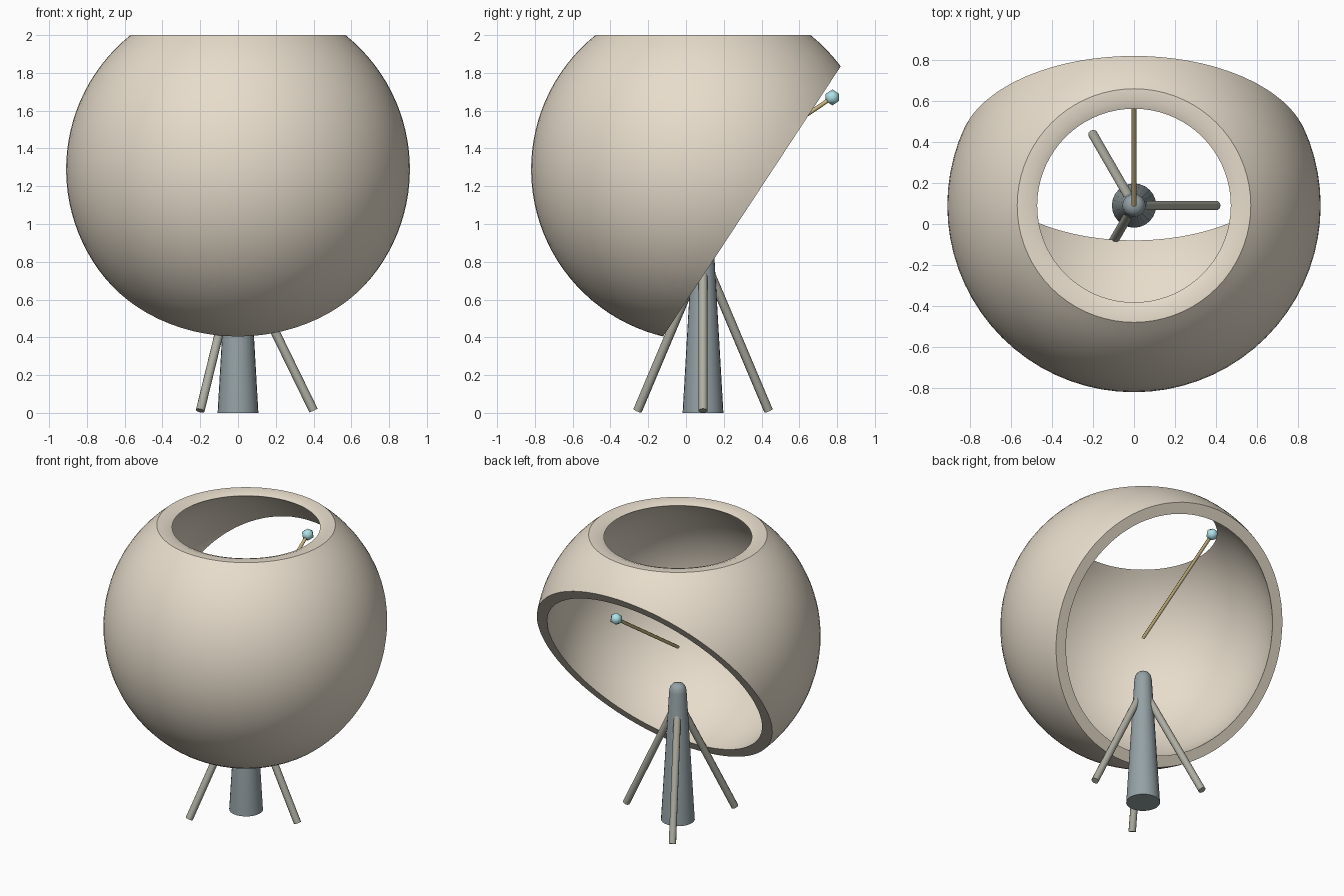
import bpy, bmesh, math
from mathutils import Vector

if "Cube" in bpy.data.objects:
    bpy.data.objects.remove(bpy.data.objects["Cube"])

AXIS_Y = 0.09                      # everything is arranged around this vertical axis
CENTRE = Vector((0, AXIS_Y, 1.29))  # centre of the spherical shade


def material(name, rgb):
    m = bpy.data.materials.new(name)
    m.diffuse_color = (*rgb, 1)
    m.use_nodes = True
    m.node_tree.nodes["Principled BSDF"].inputs["Base Color"].default_value = m.diffuse_color
    return m


def finish(bm, name, mat, angle=40):
    bmesh.ops.recalc_face_normals(bm, faces=bm.faces)
    me = bpy.data.meshes.new(name)
    bm.to_mesh(me)
    bm.free()
    me.materials.append(mat)
    ob = bpy.data.objects.new(name, me)
    bpy.context.collection.objects.link(ob)
    bpy.ops.object.select_all(action='DESELECT')
    ob.select_set(True)
    bpy.context.view_layer.objects.active = ob
    bpy.ops.object.shade_smooth_by_angle(angle=math.radians(angle))
    return ob


def lathe(profile, steps):
    """Revolve (radius, z) points around the common axis."""
    bm = bmesh.new()
    verts = [bm.verts.new((r, AXIS_Y, z)) for r, z in profile]
    edges = [bm.edges.new(p) for p in zip(verts, verts[1:])]
    bmesh.ops.spin(bm, geom=verts + edges, cent=(0, AXIS_Y, 0), axis=(0, 0, 1),
                   angle=math.tau, steps=steps, use_merge=True)
    bmesh.ops.remove_doubles(bm, verts=bm.verts, dist=0.0005)
    return bm


def rod(name, a, b, radius, mat, sides=10):
    a, b = Vector(a), Vector(b)
    bm = bmesh.new()
    bmesh.ops.create_cone(bm, cap_ends=True, segments=sides, radius1=radius,
                          radius2=radius, depth=(b - a).length)
    d = b - a
    bmesh.ops.rotate(bm, verts=bm.verts, cent=(0, 0, 0),
                     matrix=d.to_track_quat('Z', 'Y').to_matrix())
    bmesh.ops.translate(bm, verts=bm.verts, vec=(a + b) / 2)
    return finish(bm, name, mat, 50)


shell_mat = material("warm_beige", (0.80, 0.72, 0.60))
post_mat = material("dark_slate", (0.30, 0.36, 0.38))
leg_mat = material("olive_grey", (0.42, 0.42, 0.36))
brass_mat = material("brass", (0.58, 0.46, 0.22))
bead_mat = material("pale_teal", (0.42, 0.76, 0.80))


# Shell: thick sphere, round opening on top, large slanted opening at the back
def arc(radius, start, end, n=40):
    return [(radius * math.sin(start + (end - start) * i / n),
             CENTRE.z + radius * math.cos(start + (end - start) * i / n))
            for i in range(n + 1)]


R_OUT, R_IN = 0.91, 0.84
low = math.radians(178)
outer = arc(R_OUT, low, math.acos(0.71 / R_OUT))
inner = arc(R_IN, math.acos(0.695 / R_IN), low)
bm = lathe(outer + [(0.51, 2.0)] + inner, 72)
normal = Vector((0, 0.835, -0.549)).normalized()
bmesh.ops.bisect_plane(bm, geom=bm.verts[:] + bm.edges[:] + bm.faces[:],
                       plane_co=CENTRE + normal * 0.31, plane_no=normal,
                       clear_outer=True)
bmesh.ops.bridge_loops(bm, edges=[e for e in bm.edges if e.is_boundary])
finish(bm, "spherical_shell", shell_mat)

# Tapered central post with a rounded tip
post = [(0, 0), (0.108, 0), (0.056, 0.90), (0.050, 0.93), (0.034, 0.95), (0, 0.96)]
finish(lathe(post, 24), "central_post", post_mat)

# Three splayed legs
for i in range(3):
    a = i * math.tau / 3
    c, s = math.cos(a), math.sin(a)
    rod(f"leg_{i + 1}", (0.40 * c, AXIS_Y + 0.40 * s, 0.012),
        (0.04 * c, AXIS_Y + 0.04 * s, 0.75), 0.024, leg_mat)

# Slanted thin arm with a bead on its end
tip = Vector((0, 0.775, 1.67))
rod("arm", (0, AXIS_Y, 1.21), tip, 0.011, brass_mat, 8)
bm = bmesh.new()
bmesh.ops.create_icosphere(bm, subdivisions=1, radius=0.042)
bmesh.ops.translate(bm, verts=bm.verts, vec=tip)
finish(bm, "arm_bead", bead_mat, 60)
